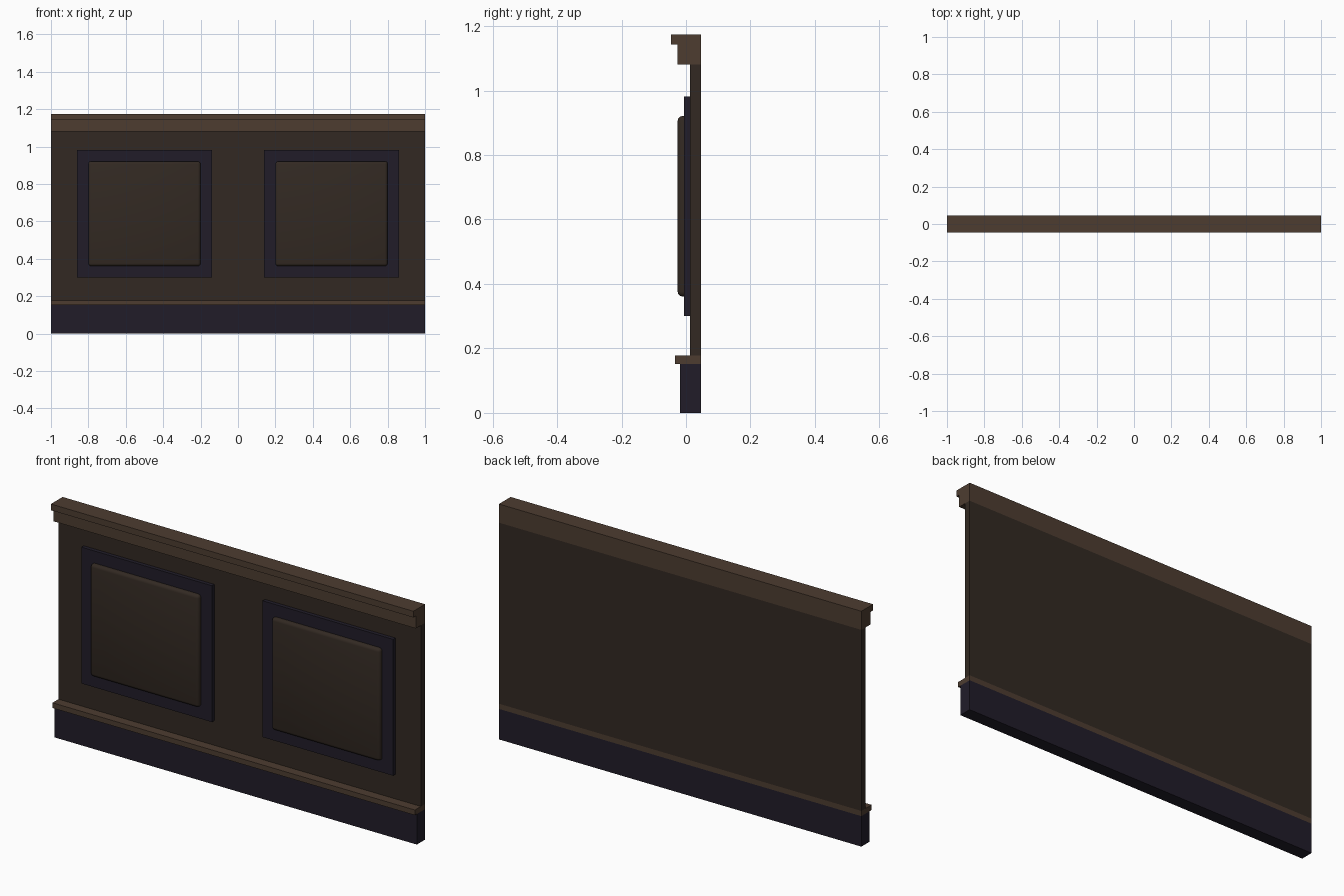
import bpy

if "Cube" in bpy.data.objects:
    bpy.data.objects.remove(bpy.data.objects["Cube"])


def material(name, rgb):
    m = bpy.data.materials.new(name)
    m.diffuse_color = (*rgb, 1)
    m.use_nodes = True
    m.node_tree.nodes["Principled BSDF"].inputs["Base Color"].default_value = m.diffuse_color
    return m


RAIL = material("brown_wood", (0.075, 0.046, 0.03))
BOARD = material("dark_wood", (0.032, 0.022, 0.016))
TRIM = material("dark_violet", (0.015, 0.012, 0.022))
BACK = 0.046


def box(name, x, y, z, mat):
    """Box from (min, max) ranges on each axis."""
    rng = (x, y, z)
    bpy.ops.mesh.primitive_cube_add(size=1, location=[(a + b) / 2 for a, b in rng])
    ob = bpy.context.object
    ob.name = name
    ob.scale = [b - a for a, b in rng]
    bpy.ops.object.transform_apply(location=False, rotation=False, scale=True)
    ob.data.materials.append(mat)
    return ob


# Full-width horizontal parts and the backing board
full = (-1, 1)
box("skirting", full, (-0.019, BACK), (0, 0.152), TRIM)
box("skirting_cap", full, (-0.034, BACK), (0.152, 0.178), RAIL)
box("backing_board", full, (0.013, BACK), (0.178, 1.081), BOARD)
box("upper_rail", full, (-0.027, BACK), (1.081, 1.143), RAIL)
box("top_cap", full, (-0.046, BACK), (1.143, 1.174), RAIL)

# Two raised panels, each on a darker surround
for side, cx in (("left", -0.5), ("right", 0.5)):
    box(f"{side}_panel_surround", (cx - 0.36, cx + 0.36), (-0.006, 0.014),
        (0.301, 0.981), TRIM)
    panel = box(f"{side}_raised_panel", (cx - 0.3, cx + 0.3), (-0.026, 0.014),
                (0.361, 0.921), BOARD)
    bevel = panel.modifiers.new("soft_edges", 'BEVEL')
    bevel.width = 0.015
    bevel.segments = 3
    bpy.ops.object.shade_smooth()
